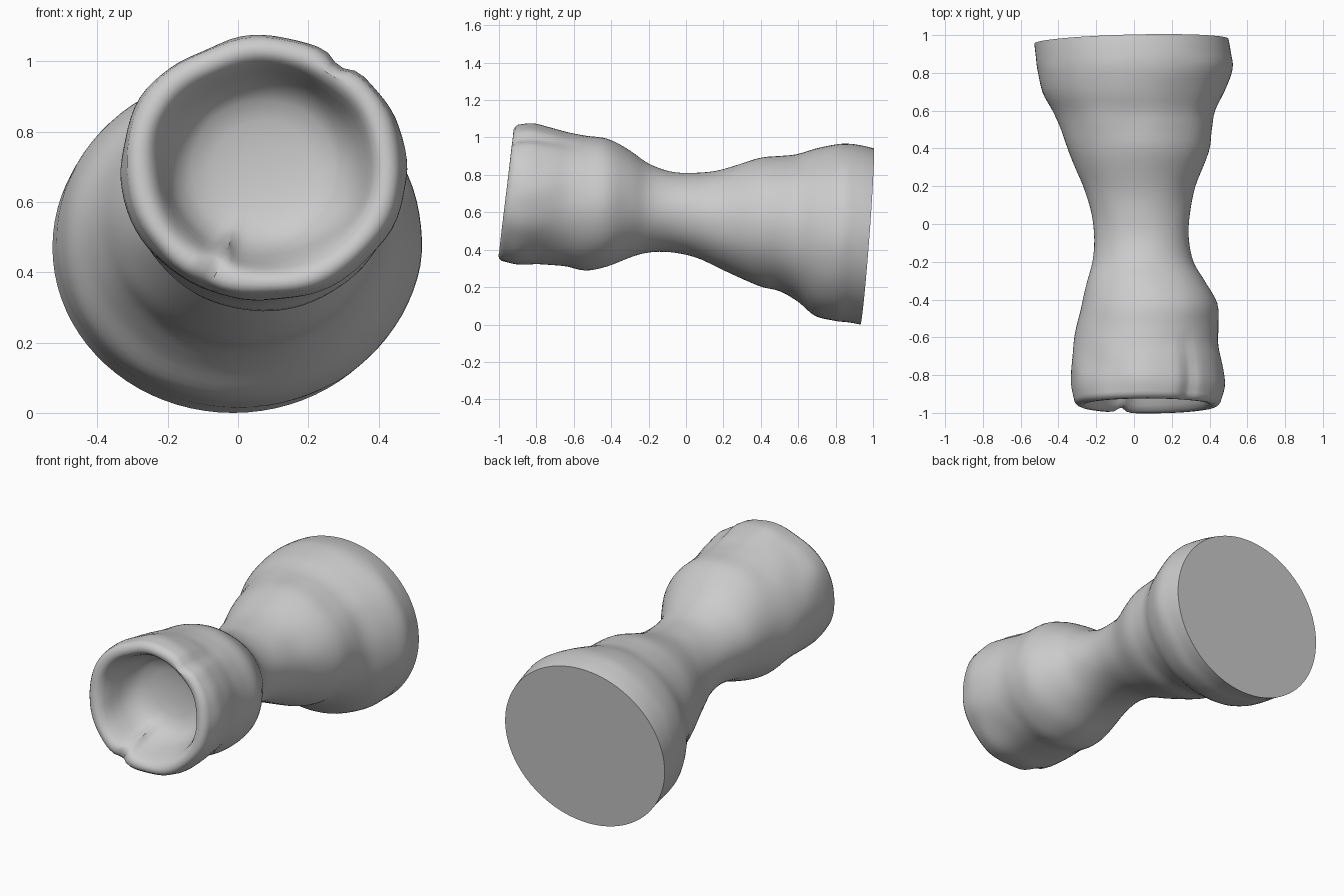
import bpy, bmesh, math
from mathutils import Vector, noise

if "Cube" in bpy.data.objects:
    bpy.data.objects.remove(bpy.data.objects["Cube"])

# Cross-section stations along the length: y, left x, right x, top z, bottom z
STATIONS = [
    (-0.94, -0.32, 0.465, 1.065, 0.335),
    (-0.86, -0.335, 0.482, 1.07, 0.32),
    (-0.75, -0.33, 0.470, 1.05, 0.322),
    (-0.64, -0.32, 0.447, 1.025, 0.312),
    (-0.54, -0.305, 0.447, 1.01, 0.29),
    (-0.42, -0.275, 0.44, 0.995, 0.312),
    (-0.30, -0.245, 0.375, 0.93, 0.36),
    (-0.20, -0.22, 0.315, 0.86, 0.385),
    (-0.08, -0.21, 0.29, 0.817, 0.387),
    (0.05, -0.225, 0.295, 0.81, 0.358),
    (0.20, -0.27, 0.325, 0.83, 0.29),
    (0.38, -0.345, 0.395, 0.888, 0.21),
    (0.50, -0.385, 0.412, 0.902, 0.178),
    (0.60, -0.43, 0.43, 0.913, 0.12),
    (0.70, -0.485, 0.48, 0.945, 0.045),
    (0.81, -0.51, 0.522, 0.968, 0.02),
    (0.90, -0.52, 0.512, 0.958, 0.012),
    (0.968, -0.528, 0.50, 0.942, 0.0),
]
# Rounded rim and bowl: scale of the first section, y
BOWL = [(0, -0.69), (0.18, -0.692), (0.36, -0.70), (0.52, -0.72), (0.63, -0.76),
        (0.70, -0.82), (0.75, -0.88), (0.79, -0.925), (0.83, -0.95), (0.88, -0.962),
        (0.93, -0.962), (0.97, -0.955)]
SEGMENTS, STEPS = 80, 4


def catmull(a, b, c, d, t):
    return tuple(0.5 * (2*q + (r - p)*t + (2*p - 5*q + 4*r - s)*t*t + (3*q - p - 3*r + s)*t**3)
                 for p, q, r, s in zip(a, b, c, d))


def bump(angle, centre, width):
    d = (angle - centre + math.pi) % (2 * math.pi) - math.pi
    return math.exp(-(d / width) ** 2)


def ring_points(section, scale):
    y, xl, xr, zt, zb = section
    cx, cz = (xl + xr) / 2, (zt + zb) / 2
    front = min(1, max(0, (-0.55 - y) / 0.3))
    back = min(1, max(0, (y - 0.6) / 0.3))
    points = []
    for i in range(SEGMENTS):
        a = 2 * math.pi * i / SEGMENTS
        # Groove on the upper right of the socket and nick in its lower rim
        r = scale
        if scale > 0.9:
            r -= 0.06 * front * bump(a, math.radians(56), 0.10)
        nick = bump(a, math.radians(246), 0.09) * front
        if 0.6 < scale < 0.9:
            r -= 0.07 * nick
        p = Vector((cx + r * (xr - xl) / 2 * math.cos(a), y, cz + r * (zt - zb) / 2 * math.sin(a)))
        # Slanted end faces
        p.y += front * 0.12 * (p.z - 0.7) + back * (0.075 * (p.z - 0.47) + 0.025 * p.x)
        if scale > 0.75:
            p.y += 0.03 * nick * min(1, max(0, (-0.85 - y) / 0.08))
        # Slight hand-shaped unevenness
        if y < 0.85:
            n = noise.noise(p * 6) * (0.004 + 0.007 * front)
            p += Vector((math.cos(a), 0, math.sin(a))) * n * min(1, scale * 2)
        points.append(p)
    return points


# Ordered rings: bowl centre, over the rim, along the body to the flat base
rings = [((y,) + STATIONS[0][1:], s) for s, y in BOWL[1:]]
for k in range(len(STATIONS) - 1):
    quad = [STATIONS[min(max(k + o, 0), len(STATIONS) - 1)] for o in (-1, 0, 1, 2)]
    rings += [(catmull(*quad, j / STEPS), 1) for j in range(STEPS)]
rings.append((STATIONS[-1], 1))

bm = bmesh.new()
loops = [[bm.verts.new(p) for p in ring_points(s, f)] for s, f in rings]
for lo, hi in zip(loops, loops[1:]):
    for i in range(SEGMENTS):
        j = (i + 1) % SEGMENTS
        bm.faces.new((lo[i], lo[j], hi[j], hi[i]))
# Bowl floor and flat base
centre = bm.verts.new(sum((v.co for v in loops[0]), Vector()) / SEGMENTS + Vector((0, 0.004, 0)))
for i in range(SEGMENTS):
    bm.faces.new((centre, loops[0][(i + 1) % SEGMENTS], loops[0][i]))
bm.faces.new(loops[-1])
bmesh.ops.recalc_face_normals(bm, faces=bm.faces)

mesh = bpy.data.meshes.new("waisted_stand")
bm.to_mesh(mesh)
bm.free()
body = bpy.data.objects.new("waisted_stand", mesh)
bpy.context.collection.objects.link(body)
bpy.context.view_layer.objects.active = body
body.select_set(True)
bpy.ops.object.shade_smooth_by_angle(angle=math.radians(40))
